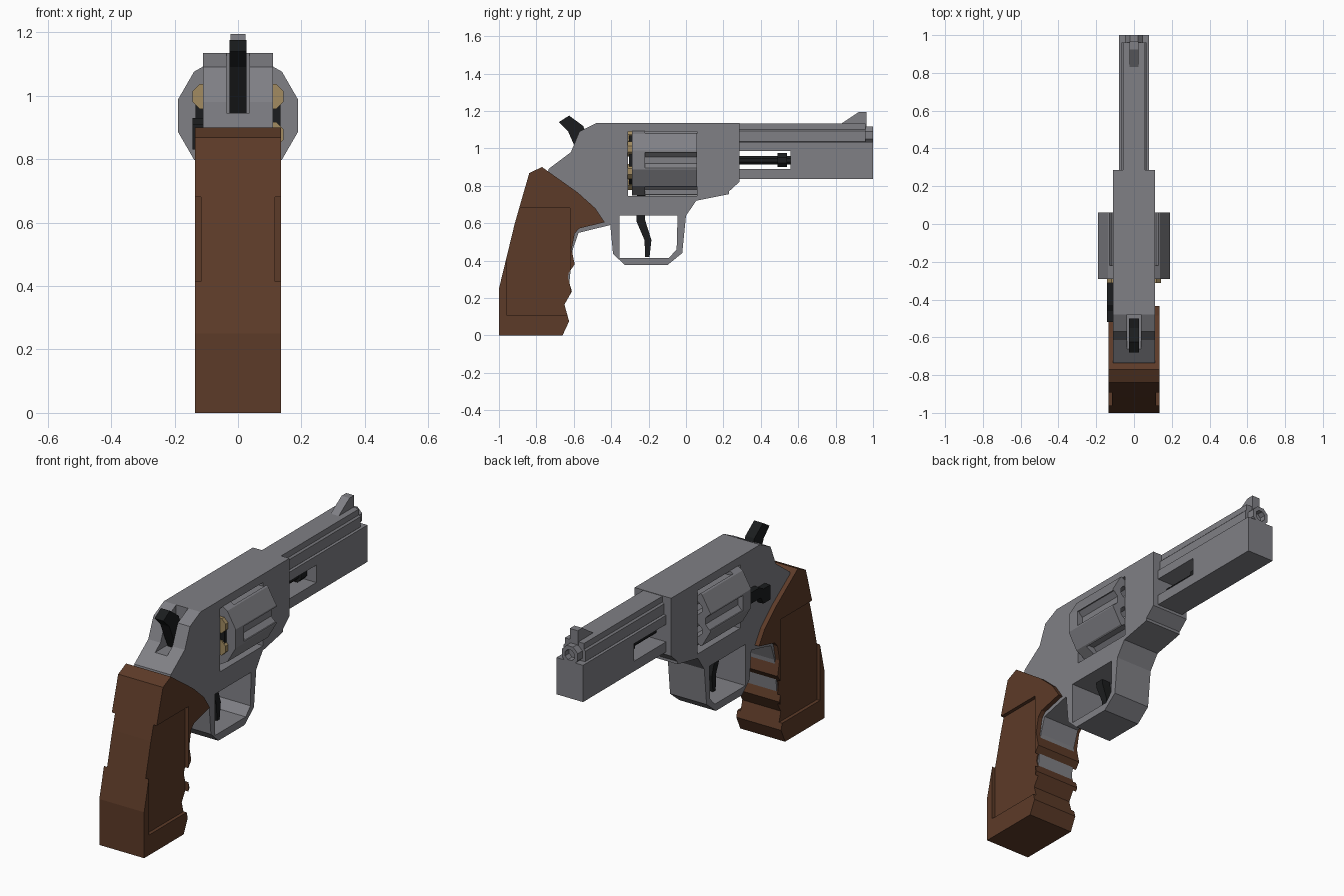
import bpy, bmesh, math

if "Cube" in bpy.data.objects:
    bpy.data.objects.remove(bpy.data.objects["Cube"])


def material(name, rgb):
    m = bpy.data.materials.new(name)
    m.diffuse_color = (*rgb, 1)
    m.use_nodes = True
    m.node_tree.nodes["Principled BSDF"].inputs["Base Color"].default_value = m.diffuse_color
    return m


STEEL = material("steel", (0.215, 0.215, 0.235))
WOOD = material("wood", (0.108, 0.043, 0.021))
DARK = material("dark_steel", (0.011, 0.012, 0.013))
BRASS = material("brass", (0.36, 0.26, 0.12))


def finish(name, bm, mat):
    bmesh.ops.recalc_face_normals(bm, faces=bm.faces)
    me = bpy.data.meshes.new(name)
    bm.to_mesh(me)
    bm.free()
    me.materials.append(mat)
    ob = bpy.data.objects.new(name, me)
    bpy.context.collection.objects.link(ob)
    return ob


def prism(name, pts, half, mat=STEEL, x=0):
    """Side profile of (y, z) points extruded across x."""
    bm = bmesh.new()
    face = bm.faces.new([bm.verts.new((x - half, y, z)) for y, z in pts])
    for v in bmesh.ops.extrude_face_region(bm, geom=[face])["geom"]:
        if isinstance(v, bmesh.types.BMVert):
            v.co.x += 2 * half
    return finish(name, bm, mat)


def box(name, y0, y1, z0, z1, half, mat=STEEL, x=0):
    return prism(name, [(y0, z0), (y1, z0), (y1, z1), (y0, z1)], half, mat, x)


def rod(name, y0, y1, x, z, r, n, mat=STEEL):
    """n-sided rod along y with a flat top."""
    bm = bmesh.new()
    a = [(i + 0.5) * math.tau / n for i in range(n)]
    face = bm.faces.new([bm.verts.new((x + r * math.cos(t), y0, z + r * math.sin(t))) for t in a])
    for v in bmesh.ops.extrude_face_region(bm, geom=[face])["geom"]:
        if isinstance(v, bmesh.types.BMVert):
            v.co.y = y1
    return finish(name, bm, mat)


def cut(ob, *cutters):
    """Subtract the cutters, bake the result and delete them."""
    for c in cutters:
        c.data.materials[0] = ob.data.materials[0]
        mod = ob.modifiers.new("cut", 'BOOLEAN')
        mod.operation, mod.solver, mod.object = 'DIFFERENCE', 'EXACT', c
    dg = bpy.context.evaluated_depsgraph_get()
    me = bpy.data.meshes.new_from_object(ob.evaluated_get(dg))
    ob.modifiers.clear()
    ob.data = me
    for c in cutters:
        bpy.data.objects.remove(c)


AXIS = 0.937  # cylinder axis height

# Frame with trigger guard and grip core
frame = prism("frame", [
    (-0.48, 1.135), (0.285, 1.135), (0.285, 0.82), (0.23, 0.77), (0.23, 0.755), (0.055, 0.72),
    (0, 0.64), (-0.02, 0.44), (-0.1, 0.375), (-0.325, 0.375), (-0.39, 0.435), (-0.405, 0.59),
    (-0.575, 0.548), (-0.605, 0.46), (-0.627, 0.25), (-0.8, 0.25), (-0.78, 0.6), (-0.735, 0.89),
    (-0.615, 0.98), (-0.57, 1.09)], 0.11)
cut(frame,
    box("window_cutter", -0.31, 0.06, 0.745, 1.09, 0.3),
    prism("guard_cutter", [(-0.355, 0.64), (-0.355, 0.415), (-0.09, 0.415), (-0.05, 0.46),
                           (-0.045, 0.64)], 0.3),
    box("hammer_slot_cutter", -0.9, -0.48, 0.945, 1.3, 0.036))

# Fluted cylinder with chambers
cylinder = rod("cylinder", -0.29, 0.06, 0, AXIS, 0.196, 12)
cutters = []
for i in range(6):
    t = i * math.tau / 6
    cutters.append(rod("flute_cutter", -0.22, 0.2, 0.2 * math.cos(t), AXIS + 0.2 * math.sin(t), 0.045, 8))
    t += math.tau / 12
    cx, cz = 0.12 * math.cos(t), AXIS + 0.12 * math.sin(t)
    cutters.append(rod("chamber_cutter", -0.15, 0.2, cx, cz, 0.036, 8))
    # Cartridge rims
    rod(f"cartridge_{i + 1}", -0.312, -0.28, cx, cz, 0.043, 8, BRASS)
cut(cylinder, *cutters)
rod("extractor", -0.305, -0.285, 0, AXIS, 0.138, 12, DARK)

# Barrel with sight rib, muzzle and underlug
rod("barrel", 0.27, 0.96, 0, 1.065, 0.072, 8)
muzzle = rod("muzzle", 0.95, 1.0, 0, 1.07, 0.052, 8)
cut(muzzle, rod("bore_cutter", 0.965, 1.1, 0, 1.07, 0.03, 8))
box("sight_rib", 0.27, 0.96, 1.07, 1.133, 0.058)
lug = box("underlug", 0.27, 1.0, 0.835, 1.035, 0.08)
cut(lug, box("slot_cutter", 0.2, 0.56, 0.89, 0.985, 0.3))
prism("front_sight", [(0.82, 1.125), (0.925, 1.195), (0.965, 1.195), (0.965, 1.1), (0.9, 1.1)], 0.024)

# Ejector rod
rod("ejector_rod", 0.25, 0.57, 0, AXIS, 0.025, 8, DARK)
rod("ejector_knob", 0.49, 0.54, 0, AXIS, 0.04, 8, DARK)

# Hammer, trigger and side latch
prism("hammer", [(-0.68, 1.14), (-0.625, 1.175), (-0.55, 1.12), (-0.5, 1.0), (-0.5, 0.935),
                 (-0.56, 0.935), (-0.595, 1.01), (-0.63, 1.09)], 0.027, DARK)
prism("trigger", [(-0.26, 0.78), (-0.215, 0.78), (-0.22, 0.62), (-0.185, 0.51), (-0.195, 0.42),
                  (-0.218, 0.42), (-0.222, 0.51), (-0.265, 0.61)], 0.026, DARK)
prism("cylinder_latch", [(-0.52, 0.83), (-0.46, 0.83), (-0.44, 0.87), (-0.31, 0.87), (-0.31, 0.93),
                         (-0.43, 0.93), (-0.46, 0.91), (-0.52, 0.91)], 0.022, DARK, x=-0.122)

# Wooden grip with finger grooves and recessed side panels
grip = prism("grip", [
    (-1, 0), (-0.66, 0), (-0.625, 0.075), (-0.65, 0.165), (-0.61, 0.235), (-0.632, 0.31),
    (-0.627, 0.335), (-0.595, 0.38), (-0.612, 0.46), (-0.595, 0.545), (-0.57, 0.572), (-0.435, 0.605),
    (-0.485, 0.68), (-0.58, 0.765), (-0.77, 0.9), (-0.838, 0.868), (-0.915, 0.6), (-1, 0.25)], 0.135, WOOD)
cut(grip, *[box("panel_cutter", -0.96, -0.62, 0.11, 0.68, 0.02, x=s * 0.136) for s in (-1, 1)])
